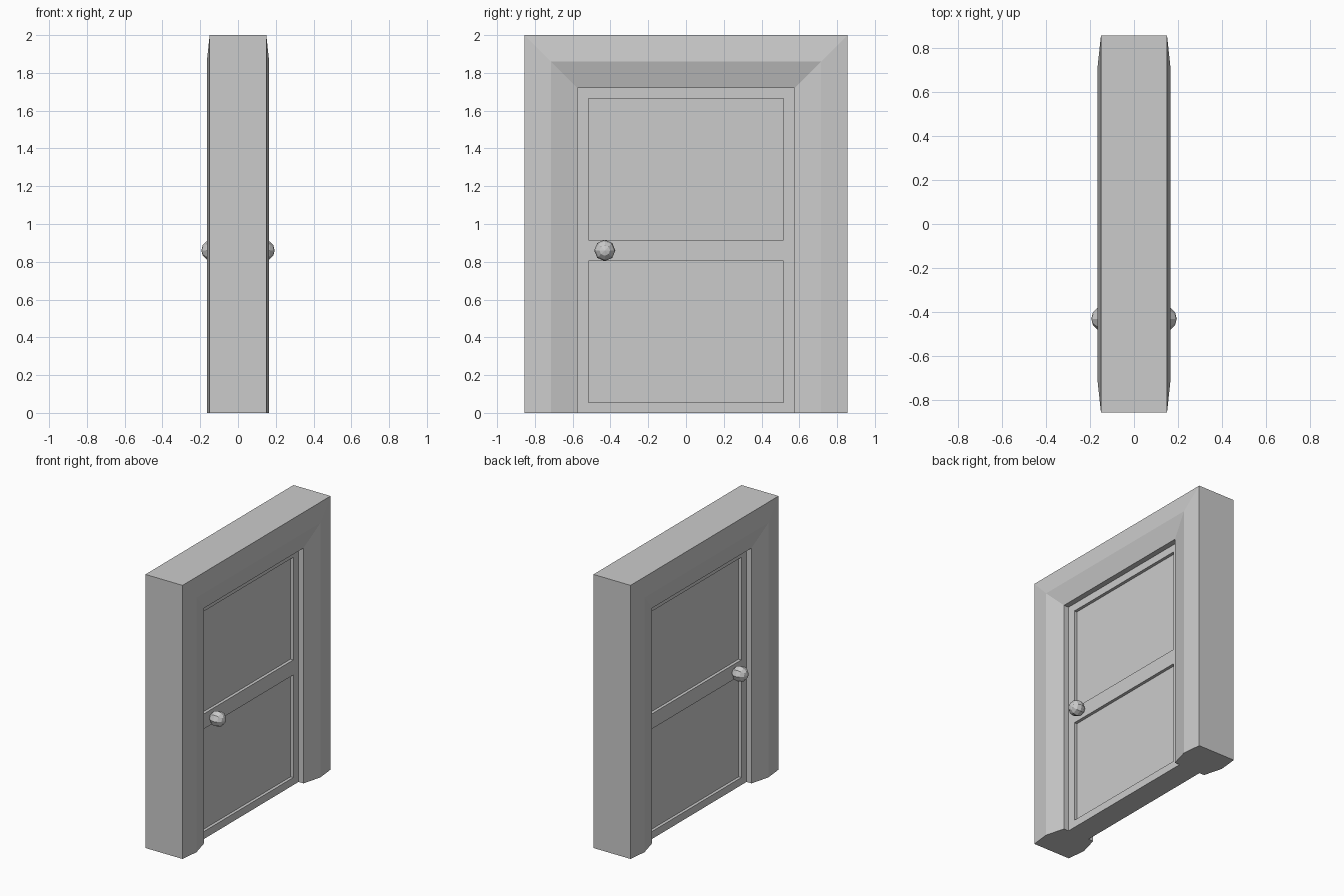
import bpy, bmesh, math
from mathutils import Matrix, Vector

if "Cube" in bpy.data.objects:
    bpy.data.objects.remove(bpy.data.objects["Cube"])


def finish(name, bm):
    bmesh.ops.recalc_face_normals(bm, faces=bm.faces)
    mesh = bpy.data.meshes.new(name)
    bm.to_mesh(mesh)
    bm.free()
    obj = bpy.data.objects.new(name, mesh)
    bpy.context.collection.objects.link(obj)
    return obj


# Door frame: mitred sweep of a hexagonal trim profile (x, half width)
profile = [(-0.15, 0.855), (-0.165, 0.715), (-0.127, 0.575),
           (0.127, 0.575), (0.165, 0.715), (0.15, 0.855)]
bm = bmesh.new()
rings = []
for side, top in [(-1, 0), (-1, 1), (1, 1), (1, 0)]:
    rings.append([bm.verts.new((x, side * w, top * (w + 1.145))) for x, w in profile])
for a, b in zip(rings, rings[1:]):
    for i in range(6):
        j = (i + 1) % 6
        bm.faces.new((a[i], a[j], b[j], b[i]))
bm.faces.new(rings[0])
bm.faces.new(rings[-1])
finish("door_frame", bm)

# Door leaf: box split into a grid, panels pushed in on both faces
DOOR_X = 0.087
PANELS = [(0.055, 0.805), (0.915, 1.665)]
bm = bmesh.new()
bmesh.ops.create_cube(bm, size=1, matrix=Matrix.Translation((0, 0, 0.86))
                      @ Matrix.Diagonal((2 * DOOR_X, 1.15, 1.72, 1)))
cuts = [((0, y, 0), (0, 1, 0)) for y in (-0.515, 0.515)]
cuts += [((0, 0, z), (0, 0, 1)) for pair in PANELS for z in pair]
for co, no in cuts:
    bmesh.ops.bisect_plane(bm, geom=bm.verts[:] + bm.edges[:] + bm.faces[:],
                           plane_co=co, plane_no=no)
bm.normal_update()
panels = []
for f in bm.faces:
    c = f.calc_center_median()
    if abs(f.normal.x) > 0.9 and abs(c.y) < 0.1 and any(lo < c.z < hi for lo, hi in PANELS):
        panels.append(f)
for f in panels:
    direction = -f.normal.x
    new = bmesh.ops.extrude_discrete_faces(bm, faces=[f])["faces"][0]
    bmesh.ops.translate(bm, verts=new.verts[:], vec=Vector((direction * 0.022, 0, 0)))
finish("door_leaf", bm)

# Low-poly round knobs on both sides, poles facing outward
for side, name in [(1, "knob_right"), (-1, "knob_left")]:
    bm = bmesh.new()
    bmesh.ops.create_uvsphere(bm, u_segments=8, v_segments=6, radius=0.056,
                              matrix=Matrix.Translation((side * 0.138, -0.43, 0.86))
                              @ Matrix.Rotation(side * math.pi / 2, 4, 'Y'))
    finish(name, bm)
